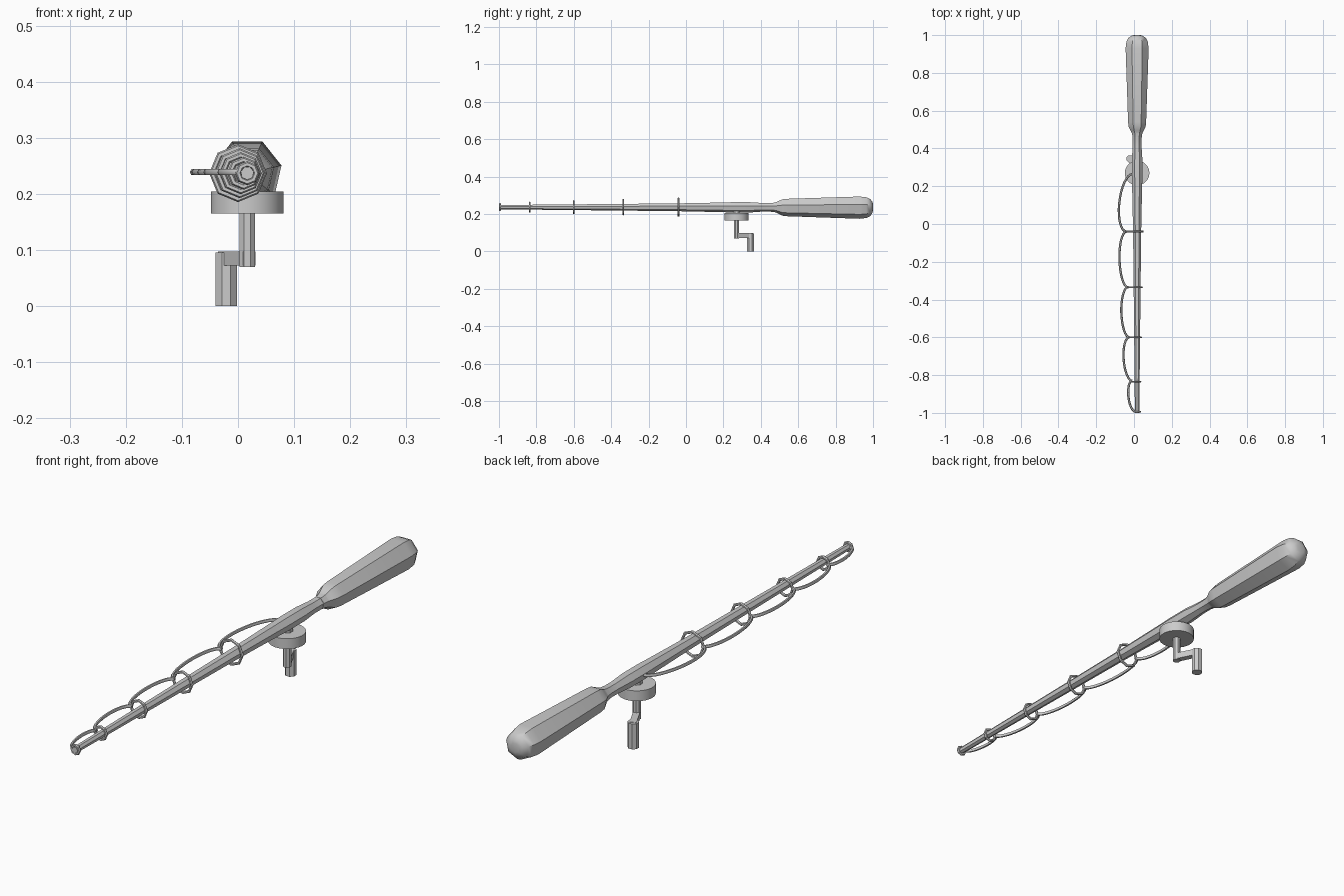
import bpy, bmesh, math
from mathutils import Vector

if "Cube" in bpy.data.objects:
    bpy.data.objects.remove(bpy.data.objects["Cube"])

CX, CZ = 0.0165, 0.237   # rod axis


def finish(name, bm, angle=35):
    bmesh.ops.recalc_face_normals(bm, faces=bm.faces[:])
    me = bpy.data.meshes.new(name)
    bm.to_mesh(me)
    bm.free()
    ob = bpy.data.objects.new(name, me)
    bpy.context.collection.objects.link(ob)
    bpy.ops.object.select_all(action='DESELECT')
    ob.select_set(True)
    bpy.context.view_layer.objects.active = ob
    bpy.ops.object.shade_smooth_by_angle(angle=math.radians(angle))
    return ob


def loft(name, rings, angle=35):
    bm = bmesh.new()
    loops = [[bm.verts.new(p) for p in r] for r in rings]
    n = len(loops[0])
    for a, b in zip(loops, loops[1:]):
        for i in range(n):
            bm.faces.new((a[i], a[(i + 1) % n], b[(i + 1) % n], b[i]))
    bm.faces.new(loops[0])
    bm.faces.new(loops[-1])
    return finish(name, bm, angle)


def rod_ring(y, r, n=7):
    # heptagon with a flat side on top
    return [Vector((CX + r * math.sin(math.pi / n * (2 * i + 1)), y,
                    CZ + r * math.cos(math.pi / n * (2 * i + 1)))) for i in range(n)]


def upright(name, x, y, z0, z1, r, n):
    def ring(z):
        return [Vector((x + r * math.cos(math.tau * (i + .5) / n),
                        y + r * math.sin(math.tau * (i + .5) / n), z)) for i in range(n)]
    return loft(name, [ring(z0), ring(z1)])


def tube(name, pts, r, sides=6):
    # line lies in a horizontal plane
    rings = []
    for i, p in enumerate(pts):
        t = (pts[min(i + 1, len(pts) - 1)] - pts[max(i - 1, 0)]).normalized()
        side = t.cross(Vector((0, 0, 1)))
        rings.append([p + r * (side * math.cos(math.tau * k / sides)
                               + Vector((0, 0, 1)) * math.sin(math.tau * k / sides))
                      for k in range(sides)])
    return loft(name, rings, 60)


# tapered rod and handle
loft("rod", [rod_ring(y, r) for y, r in (
    (-1.0, .012), (-.6, .016), (-.04, .022), (.19, .027), (.25, .029),
    (.34, .029), (.41, .024), (.46, .024), (.49, .031))])
loft("handle", [rod_ring(y, r) for y, r in (
    (.455, .025), (.475, .026), (.495, .036), (.515, .046), (.54, .049),
    (.93, .0625), (.965, .058), (.985, .048), (.997, .030), (1.0, .018))])

# line guides, each resting on the +x side of the rod
guides = ((-.04, .046, .000), (-.335, .039, .003), (-.6, .032, .005),
          (-.835, .024, .010), (-.994, .016, .0165))
for k, (y, R, x) in enumerate(guides):
    bm = bmesh.new()
    n, m, t = 8, 6, .0055
    v = [[bm.verts.new((x + (R + t * math.cos(math.tau * j / m)) * math.cos(math.tau * i / n),
                        y + t * math.sin(math.tau * j / m),
                        CZ + (R + t * math.cos(math.tau * j / m)) * math.sin(math.tau * i / n)))
          for j in range(m)] for i in range(n)]
    for i in range(n):
        for j in range(m):
            bm.faces.new((v[i][j], v[(i + 1) % n][j], v[(i + 1) % n][(j + 1) % m], v[i][(j + 1) % m]))
    finish(f"line_guide_{k + 1}", bm)

# slack line sagging sideways between guides
stops = ((.265, -.008), (-.04, -.040), (-.335, -.032), (-.6, -.025), (-.83, -.010), (-.99, .004))
sag = (-.078, -.077, -.067, -.055, -.030)
for k, (a, b) in enumerate(zip(stops, stops[1:])):
    pts = []
    for i in range(17):
        s = math.pi * i / 16
        f = (1 - math.cos(s)) / 2
        base = a[1] + (b[1] - a[1]) * f
        mid = (a[1] + b[1]) / 2
        pts.append(Vector((base + (sag[k] - mid) * math.sin(s), a[0] + (b[0] - a[0]) * f, CZ + .002)))
    tube(f"line_{k + 1}", pts, .006)

# reel with crank
upright("reel", CX, .27, .165, .204, .065, 32)
upright("reel_foot", CX, .27, .20, .225, .02, 8)
upright("crank_shaft", CX, .27, .070, .17, .0148, 8)
upright("crank_knob", -.021, .345, 0, .096, .0205, 8)
a, b = Vector((CX, .27, .085)), Vector((-.021, .345, .085))
d = (b - a).normalized()
s = d.cross(Vector((0, 0, 1)))
loft("crank_arm", [[p + s * u * .012 + Vector((0, 0, w * .0125))
                    for u, w in ((-1, -1), (1, -1), (1, 1), (-1, 1))]
                   for p in (a - d * .008, b + d * .008)])
